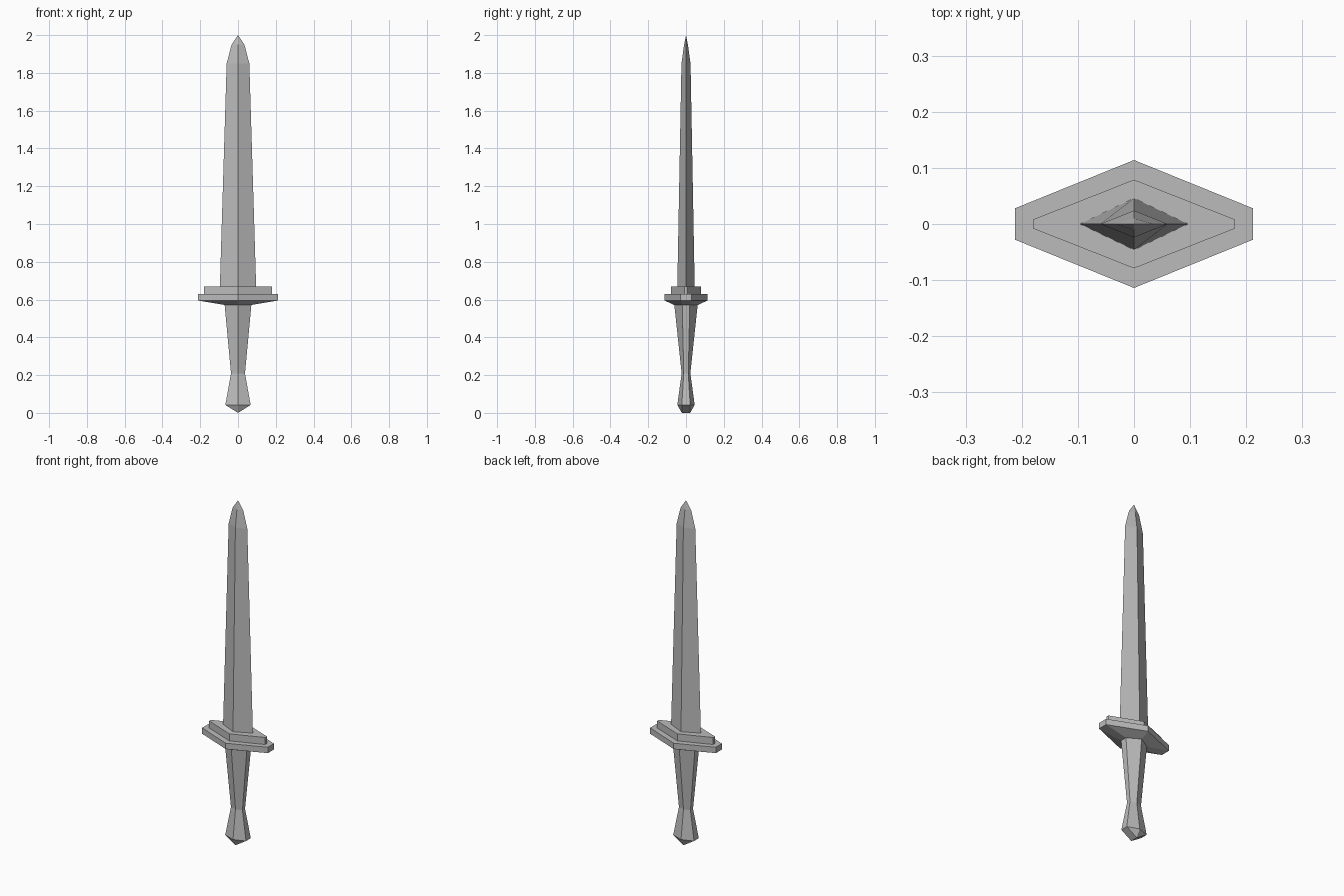
import bpy, bmesh

cube = bpy.data.objects.get("Cube")
if cube:
    bpy.data.objects.remove(cube, do_unlink=True)

# One plain grey for the whole weapon
GREY = (0.5, 0.5, 0.5, 1)
steel = bpy.data.materials.new("steel grey")
steel.use_nodes = True
steel.diffuse_color = GREY
steel.node_tree.nodes["Principled BSDF"].inputs["Base Color"].default_value = GREY


def loft(name, sections):
    """Loft six-sided sections: height, half width, half depth at ridge, half depth at side edge."""
    bm = bmesh.new()
    rings = []
    for z, a, b, e in sections:
        outline = [(a, -e), (a, e), (0, b), (-a, e), (-a, -e), (0, -b)]
        rings.append([bm.verts.new((x, y, z)) for x, y in outline])
    for low, high in zip(rings, rings[1:]):
        for i in range(6):
            j = (i + 1) % 6
            bm.faces.new((low[i], low[j], high[j], high[i]))
    bm.faces.new(rings[0][::-1])
    bm.faces.new(rings[-1])
    # Collapsed rings become points and sharp edges
    bmesh.ops.remove_doubles(bm, verts=bm.verts, dist=0.0005)
    bmesh.ops.recalc_face_normals(bm, faces=bm.faces)
    mesh = bpy.data.meshes.new(name)
    bm.to_mesh(mesh)
    bm.free()
    mesh.materials.append(steel)
    obj = bpy.data.objects.new(name, mesh)
    bpy.context.collection.objects.link(obj)
    return obj


# Grip flaring into a wedge-ended pommel
loft("grip", [
    (0.0, 0, 0.022, 0.022),
    (0.042, 0.067, 0.046, 0.022),
    (0.209, 0.037, 0.023, 0.012),
    (0.574, 0.071, 0.062, 0.02),
])

# Wide guard plate with tapered underside
loft("guard", [
    (0.572, 0.074, 0.064, 0.02),
    (0.595, 0.212, 0.114, 0.028),
    (0.629, 0.212, 0.114, 0.028),
])

# Smaller raised plate on the guard
loft("guard_collar", [
    (0.629, 0.18, 0.079, 0.008),
    (0.67, 0.18, 0.079, 0.008),
])

# Diamond blade with faceted tip
loft("blade", [
    (0.67, 0.096, 0.046, 0),
    (1.85, 0.06, 0.024, 0),
    (1.95, 0.034, 0.01, 0),
    (2.0, 0, 0, 0),
])
